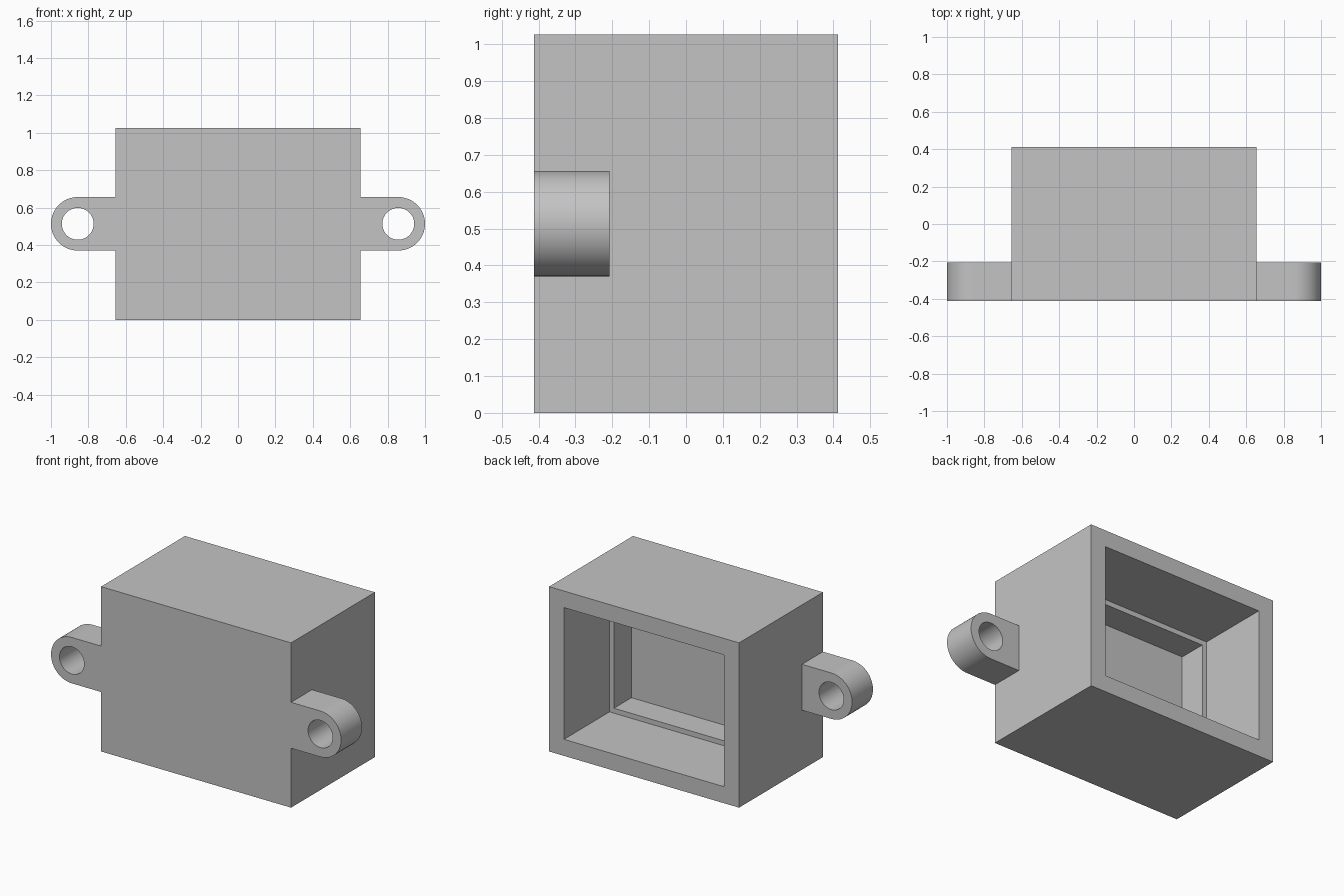
import bpy
import bmesh
from math import radians, sin, cos, pi

cube = bpy.data.objects.get("Cube")
if cube:
    bpy.data.objects.remove(cube, do_unlink=True)

HALF_W, HALF_D, HEIGHT = 0.655, 0.413, 1.027
MID_Z = HEIGHT / 2
LUG_BACK = -0.207
LUG_X, LUG_R, HOLE_R = 0.857, 0.143, 0.085

grey = bpy.data.materials.new("plain grey")
grey.use_nodes = True
colour = (0.55, 0.55, 0.55, 1)
grey.diffuse_color = colour
grey.node_tree.nodes["Principled BSDF"].inputs["Base Color"].default_value = colour


def finish(name, bm):
    bmesh.ops.recalc_face_normals(bm, faces=bm.faces)
    mesh = bpy.data.meshes.new(name)
    bm.to_mesh(mesh)
    bm.free()
    mesh.materials.append(grey)
    obj = bpy.data.objects.new(name, mesh)
    bpy.context.collection.objects.link(obj)
    return obj


def ring(bm, inset, y):
    """Rectangle parallel to the front, inset from the case outline."""
    x, z = HALF_W - inset, MID_Z - inset
    return [bm.verts.new((sx * x, y, MID_Z + sz * z))
            for sx, sz in ((-1, -1), (1, -1), (1, 1), (-1, 1))]


def bridge(bm, a, b):
    for i in range(len(a)):
        j = (i + 1) % len(a)
        bm.faces.new((a[i], a[j], b[j], b[i]))


# Case: outer shell, back rim, wide cavity, ledge, narrower deep pocket
bm = bmesh.new()
steps = [(0, -HALF_D), (0, HALF_D), (0.103, HALF_D),
         (0.103, -0.035), (0.134, -0.035), (0.134, LUG_BACK)]
rings = [ring(bm, inset, y) for inset, y in steps]
for a, b in zip(rings, rings[1:]):
    bridge(bm, a, b)
bm.faces.new(rings[0])
bm.faces.new(rings[-1])
finish("case", bm)


# Mounting lugs: rounded tabs with a through hole
def lug(name, side):
    bm = bmesh.new()
    n = 64
    angles = [2 * pi * i / n for i in range(n)]
    loops = []
    for y in (-HALF_D, LUG_BACK):
        hole = [(LUG_X + HOLE_R * cos(a), HOLE_R * sin(a)) for a in angles]
        # The inner half of the outline is squared off against the case
        outer = []
        for a in angles:
            c, s = cos(a), sin(a)
            if c > -1e-6:
                outer.append((LUG_X + LUG_R * c, LUG_R * s))
            else:
                reach = min((LUG_X - HALF_W) / -c, LUG_R / max(abs(s), 1e-6))
                outer.append((LUG_X + reach * c, reach * s))
        # Snap the nearest points onto the two inner corners
        for sz in (-1, 1):
            corner = (HALF_W, sz * LUG_R)
            k = min(range(n), key=lambda i: (outer[i][0] - corner[0]) ** 2
                    + (outer[i][1] - corner[1]) ** 2)
            outer[k] = corner
        loops.append([[bm.verts.new((side * x, y, MID_Z + z)) for x, z in pts]
                      for pts in (outer, hole)])
    (outer_f, hole_f), (outer_b, hole_b) = loops
    bridge(bm, outer_f, hole_f)
    bridge(bm, hole_f, hole_b)
    bridge(bm, hole_b, outer_b)
    bridge(bm, outer_b, outer_f)
    obj = finish(name, bm)
    bpy.ops.object.select_all(action="DESELECT")
    obj.select_set(True)
    bpy.context.view_layer.objects.active = obj
    bpy.ops.object.shade_smooth_by_angle(angle=radians(30))


lug("left_lug", 1)
lug("right_lug", -1)
